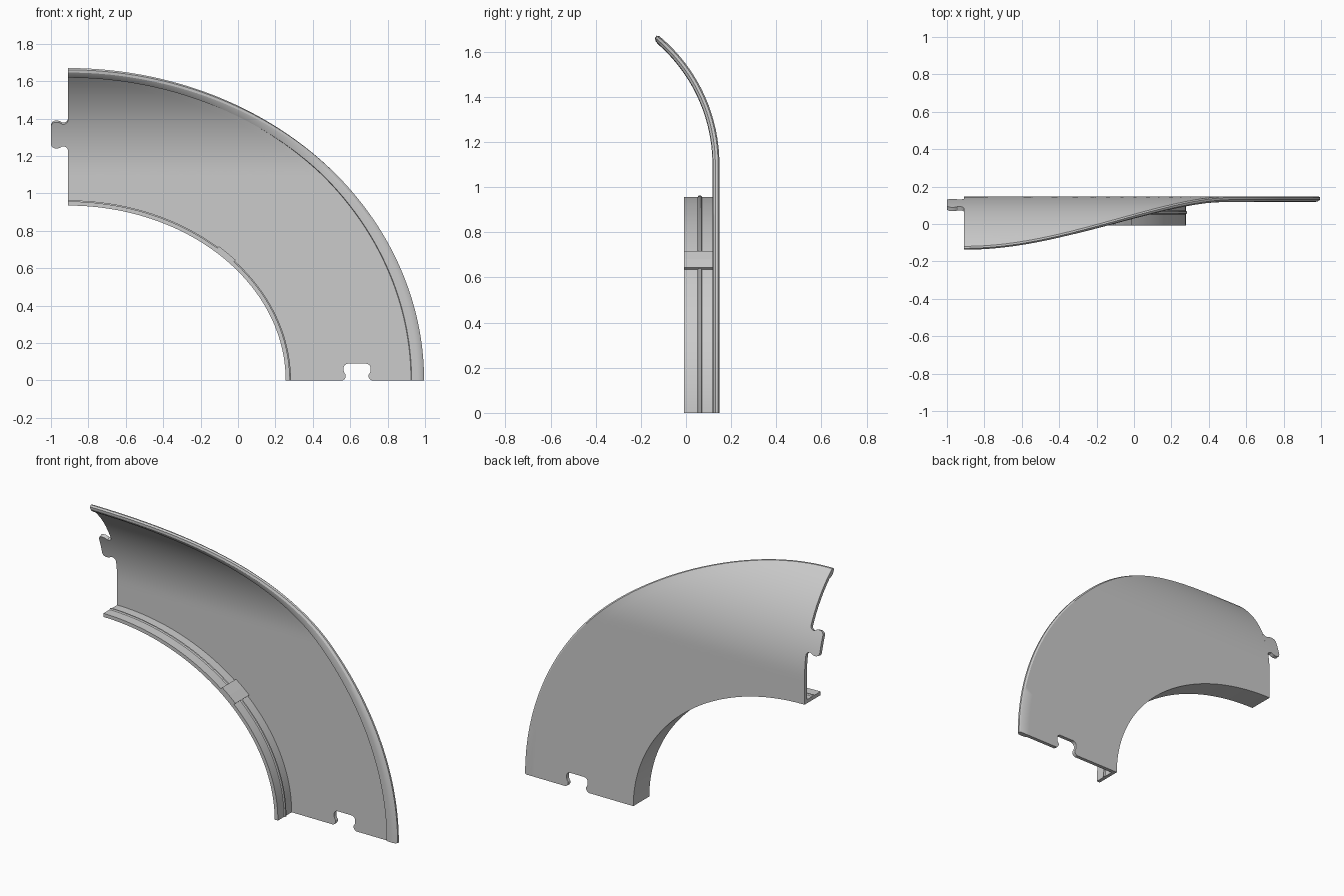
import bpy, bmesh
from math import sin, cos, asin, pi, radians

if "Cube" in bpy.data.objects:
    bpy.data.objects.remove(bpy.data.objects["Cube"])

CX = -0.91                    # centre of the quarter ellipses
A, B, WIDTH = 1.165, 0.935, 0.74
BACK, THICK = 0.148, 0.022
BEND_Z, BEND_R = 1.1, 0.74    # the plate curls forward above this height

grey = bpy.data.materials.new("light_grey")
grey.use_nodes = True
grey.diffuse_color = (0.6, 0.6, 0.6, 1)
grey.node_tree.nodes["Principled BSDF"].inputs["Base Color"].default_value = (0.6, 0.6, 0.6, 1)


def bent(x, z, depth):
    """Point on the curled plate, moved forward along its normal."""
    a = asin(max(0, z - BEND_Z) / BEND_R)
    y = BACK - BEND_R * (1 - cos(a))
    return (x, y - depth * cos(a), z - depth * sin(a))


def loft(name, rings):
    """Solid skinned over a row of closed rings, capped at both ends."""
    bm = bmesh.new()
    loops = [[bm.verts.new(p) for p in ring] for ring in rings]
    n = len(loops[0])
    for r0, r1 in zip(loops, loops[1:]):
        for i in range(n):
            j = (i + 1) % n
            bm.faces.new((r0[i], r0[j], r1[j], r1[i]))
    bm.faces.new(loops[0])
    bm.faces.new(loops[-1][::-1])
    bmesh.ops.recalc_face_normals(bm, faces=bm.faces)
    mesh = bpy.data.meshes.new(name)
    bm.to_mesh(mesh)
    bm.free()
    mesh.materials.append(grey)
    obj = bpy.data.objects.new(name, mesh)
    bpy.context.collection.objects.link(obj)
    return obj


def select(obj):
    bpy.ops.object.select_all(action='DESELECT')
    obj.select_set(True)
    bpy.context.view_layer.objects.active = obj


def angles(start, end, steps):
    return [start + (end - start) * i / steps for i in range(steps + 1)]


# Curved plate with a thickened rounded lip along its outer edge
def plate_ring(t):
    lip = 0.095 - 0.045 * sin(t) ** 2
    steps = 20
    section = [((1 - lip) * i / steps, 0) for i in range(steps + 1)]
    section += [(1 - lip * 0.15, 0), (1, 0.006), (1, 0.018)]
    section += [(1 - lip * k, d) for k, d in ((0.2, 0.028), (0.5, 0.031), (0.95, 0.029))]
    section += [((1 - lip) * i / steps, THICK) for i in range(steps, -1, -1)]
    return [bent(CX + (A + WIDTH * s) * cos(t), (B + WIDTH * s) * sin(t), d)
            for s, d in section]


plate = loft("curved_plate", [plate_ring(t) for t in angles(0, pi / 2, 80)])

# Interlocking lug outline: distance from the edge, half width
LUG = [(0, 0.078), (0.006, 0.068), (0.018, 0.061), (0.03, 0.061), (0.04, 0.068),
       (0.052, 0.072), (0.07, 0.072), (0.082, 0.066), (0.088, 0.057), (0.09, 0.048)]


# Notch in the lower end
def notch_ring(out, half):
    return [(0.637 + sx * half, y, out) for sx, y in
            ((-1, 0.05), (1, 0.05), (1, 0.25), (-1, 0.25))]


cutter = loft("notch_cutter", [notch_ring(o, h) for o, h in [(-0.03, 0.078)] + LUG])
cutter.hide_render = True
select(plate)
cut = plate.modifiers.new("notch", 'BOOLEAN')
cut.operation = 'DIFFERENCE'
cut.solver = 'EXACT'
cut.object = cutter
bpy.ops.object.modifier_apply(modifier=cut.name)
bpy.data.objects.remove(cutter)


# Matching tab on the upper end
def tab_ring(out, half):
    zs = [1.317 + half * k / 5 for k in range(-5, 6)]
    return ([bent(CX - out, z, 0) for z in zs]
            + [bent(CX - out, z, THICK) for z in reversed(zs)])


tab = loft("connector_tab", [tab_ring(o, h) for o, h in [(-0.005, 0.078)] + LUG])


# Inner flange with a small ridge running along it
def flange_ring(t, section):
    return [(CX + (A + h) * cos(t), y, (B + h) * sin(t)) for y, h in section]


FLANGE = [(0.14, 0), (-0.008, 0), (-0.008, 0.022), (0.052, 0.022), (0.057, 0.028),
          (0.066, 0.028), (0.071, 0.022), (0.14, 0.022)]
flange = loft("inner_flange", [flange_ring(t, FLANGE) for t in angles(0, pi / 2, 80)])

# Flat pad across the middle of the flange
PAD = [(0.13, 0.008), (-0.008, 0.008), (-0.008, 0.035), (0.13, 0.035)]
pad = loft("flange_pad", [flange_ring(t, PAD) for t in angles(0.725, 0.832, 2)])

for obj in (plate, tab, flange):
    select(obj)
    bpy.ops.object.shade_smooth_by_angle(angle=radians(30))
